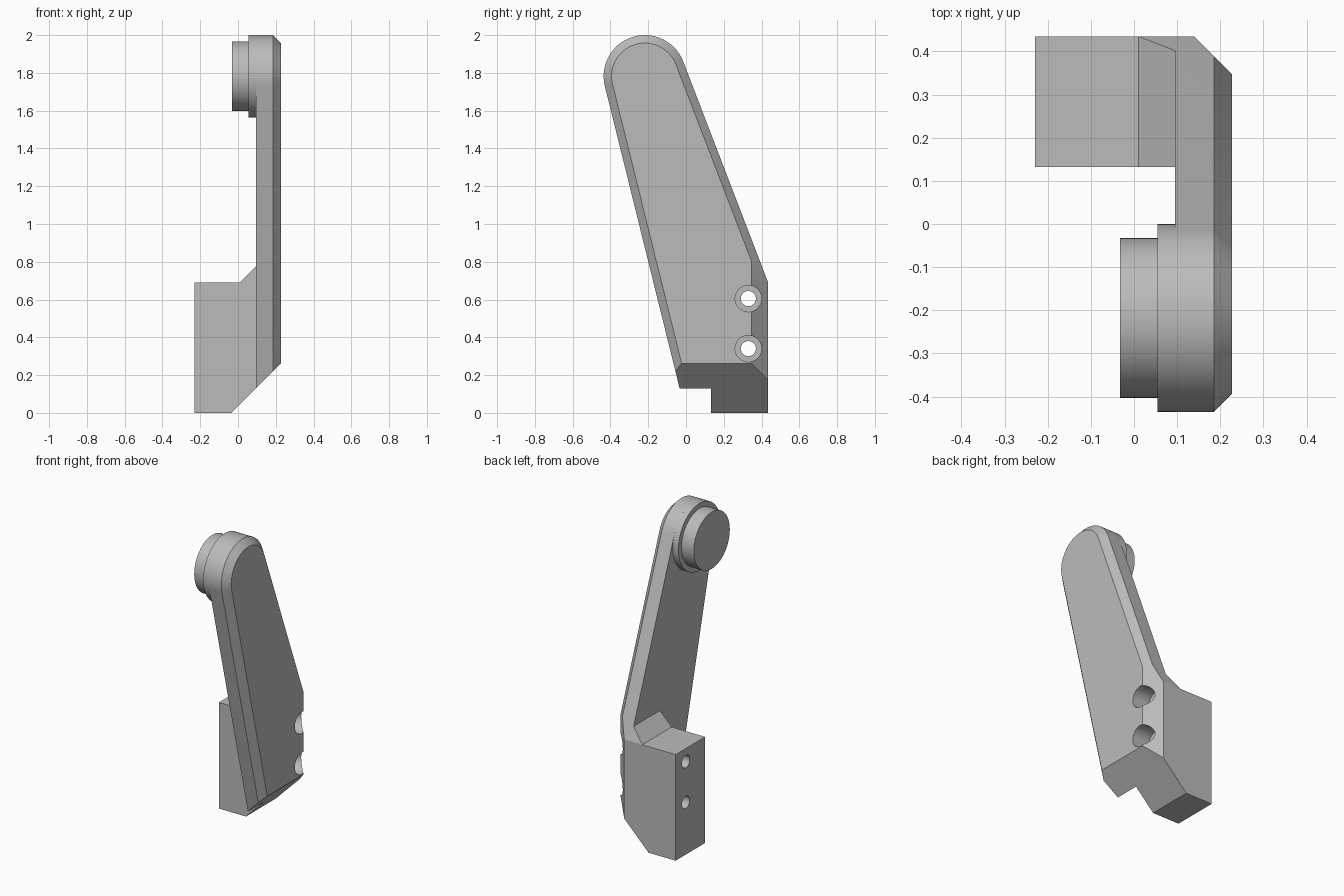
import bpy, bmesh
from math import sin, cos, pi, acos, atan2, hypot
from mathutils import Vector

if "Cube" in bpy.data.objects:
    bpy.data.objects.remove(bpy.data.objects["Cube"])

grey = bpy.data.materials.new("plain grey")
grey.use_nodes = True
colour = (0.5, 0.5, 0.5, 1)
grey.diffuse_color = colour
grey.node_tree.nodes["Principled BSDF"].inputs["Base Color"].default_value = colour

# Main dimensions
PIVOT_Y, PIVOT_Z, R = -0.218, 1.782, 0.218
FRONT_FOOT = (-0.035, 0.135)
BACK_KNEE = (0.435, 0.69)
INNER_X, RIM_X, OUTER_X = 0.095, 0.185, 0.227
HOLE_Y, HOLE_ZS = 0.33, (0.34, 0.605)


def loft(name, rings, cuts=()):
    """Solid through matching rings, trimmed by (point, normal) planes."""
    bm = bmesh.new()
    loops = [[bm.verts.new(p) for p in ring] for ring in rings]
    for a, b in zip(loops, loops[1:]):
        for i in range(len(a)):
            j = (i + 1) % len(a)
            bm.faces.new((a[i], a[j], b[j], b[i]))
    bm.faces.new(loops[0])
    bm.faces.new(loops[-1])
    for point, normal in cuts:
        bmesh.ops.bisect_plane(bm, geom=bm.verts[:] + bm.edges[:] + bm.faces[:],
                               plane_co=point, plane_no=normal, clear_outer=True)
        bmesh.ops.holes_fill(bm, edges=[e for e in bm.edges if e.is_boundary])
    bmesh.ops.recalc_face_normals(bm, faces=bm.faces[:])
    mesh = bpy.data.meshes.new(name)
    bm.to_mesh(mesh)
    bm.free()
    mesh.materials.append(grey)
    obj = bpy.data.objects.new(name, mesh)
    bpy.context.collection.objects.link(obj)
    return obj


def disc(name, x0, x1, radius, y, z, sides=64):
    def ring(x):
        return [(x, y + radius * cos(2 * pi * i / sides), z + radius * sin(2 * pi * i / sides))
                for i in range(sides)]
    return loft(name, [ring(x0), ring(x1)])


def activate(obj):
    bpy.ops.object.select_all(action='DESELECT')
    obj.select_set(True)
    bpy.context.view_layer.objects.active = obj


def drill(obj, x0, x1, radius):
    for z in HOLE_ZS:
        cutter = disc("hole_cutter", x0, x1, radius, HOLE_Y, z, 40)
        cutter.hide_render = True
        mod = obj.modifiers.new("hole", 'BOOLEAN')
        mod.operation, mod.solver, mod.object = 'DIFFERENCE', 'EXACT', cutter
        activate(obj)
        bpy.ops.object.modifier_apply(modifier=mod.name)
        bpy.data.objects.remove(cutter)


def tangent_angle(point, side):
    dy, dz = point[0] - PIVOT_Y, point[1] - PIVOT_Z
    return atan2(dz, dy) + side * acos(R / hypot(dy, dz))


BACK_T = tangent_angle(BACK_KNEE, 1)
FRONT_T = tangent_angle(FRONT_FOOT, -1) + 2 * pi


def arm_outline(x, inset):
    """Teardrop outline of the arm, moved inward by inset."""
    steps, base = 40, -0.1
    pts = []
    for i in range(steps + 1):
        t = BACK_T + (FRONT_T - BACK_T) * i / steps
        pts.append((x, PIVOT_Y + (R - inset) * cos(t), PIVOT_Z + (R - inset) * sin(t)))
    c, s = cos(FRONT_T), sin(FRONT_T)
    reach = c * FRONT_FOOT[0] + s * FRONT_FOOT[1] - inset
    pts.append((x, (reach - s * base) / c, base))
    back = BACK_KNEE[0] - inset
    pts.append((x, back, base))
    c, s = cos(BACK_T), sin(BACK_T)
    reach = c * BACK_KNEE[0] + s * BACK_KNEE[1] - inset
    pts.append((x, back, (reach - c * back) / s))
    return pts


# Arm plate with chamfered rim, sloped underside and wide back chamfer
arm = loft("arm_plate",
           [arm_outline(INNER_X, 0), arm_outline(RIM_X, 0), arm_outline(OUTER_X, OUTER_X - RIM_X)],
           [(Vector((-0.035, 0, 0)), Vector((1, 0, -1))),
            (Vector((0.14, 0.435, 0)), Vector((1, 1, 0)))])
drill(arm, -0.4, 0.4, 0.04)
drill(arm, 0.11, 0.4, 0.07)

# Mounting block at the foot
section = [(-0.23, 0), (-0.035, 0), (INNER_X, 0.13), (INNER_X, 0.69), (-0.23, 0.69)]
block = loft("mounting_block", [[(x, y, z) for x, z in section] for y in (0.132, 0.435)])
drill(block, -0.4, 0.4, 0.04)

# Gusset between block and arm, its back following the arm's slope
top = 0.775
top_back = BACK_KNEE[0] - (top - BACK_KNEE[1]) * sin(BACK_T) / cos(BACK_T)
gusset = loft("gusset", [[(0.01, y, 0.69), (INNER_X, y, 0.69), (INNER_X, y_top, top)]
                         for y, y_top in ((0.132, 0.132), (0.435, top_back))])

# Round hub and smaller end boss at the top
hub = disc("hub", 0.055, INNER_X, R, PIVOT_Y, PIVOT_Z)
boss = disc("end_boss", -0.033, 0.055, 0.185, PIVOT_Y, PIVOT_Z)

for part in (arm, block, gusset, hub, boss):
    activate(part)
    bpy.ops.object.shade_smooth_by_angle(angle=pi / 9)
